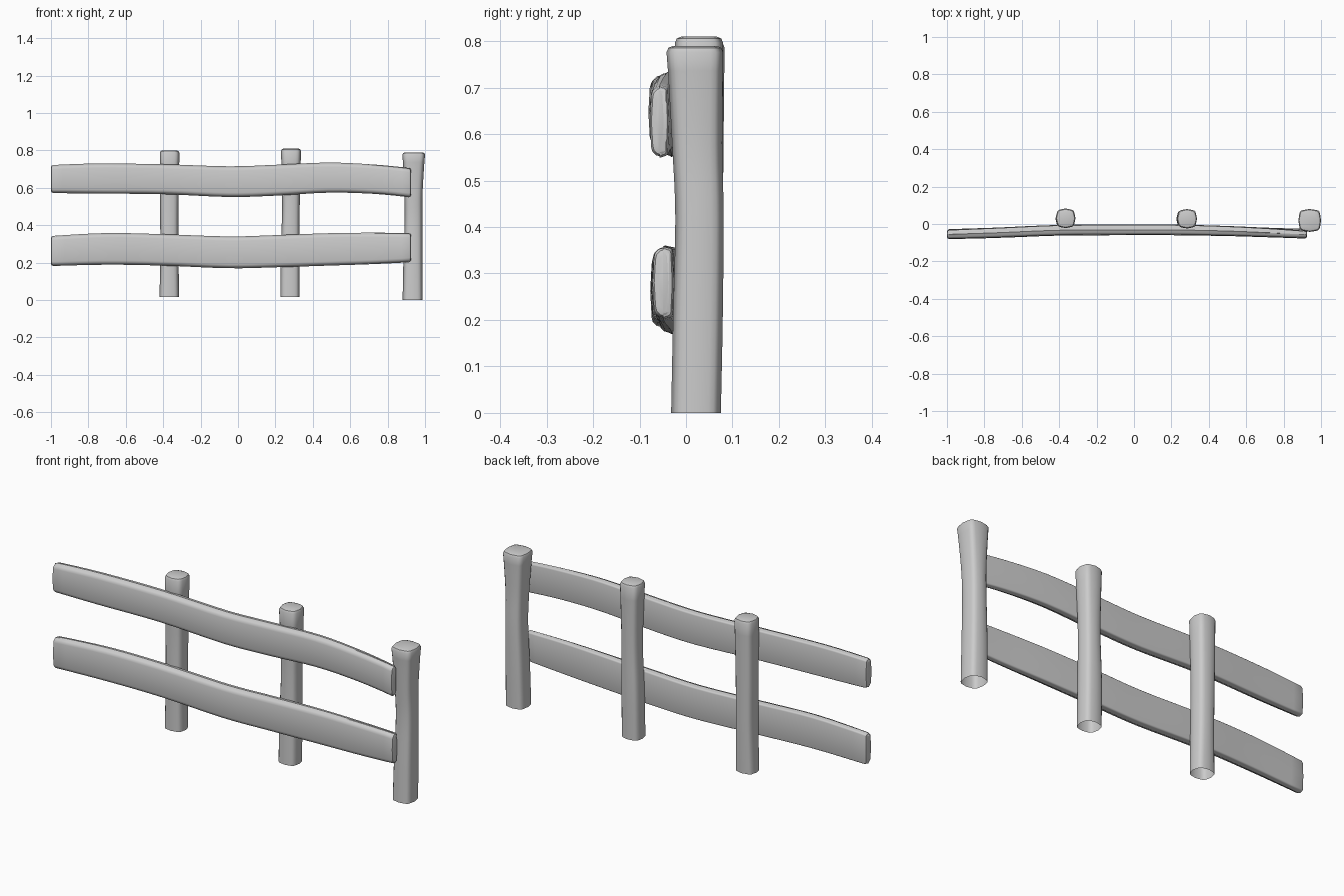
import bpy, bmesh, math
from mathutils import Vector

if "Cube" in bpy.data.objects:
    bpy.data.objects.remove(bpy.data.objects["Cube"])


def spline(stations, steps):
    """Smoothly interpolate station tuples (Catmull-Rom)."""
    s = [Vector(p) for p in stations]
    s = [s[0] * 2 - s[1]] + s + [s[-1] * 2 - s[-2]]
    out = []
    for i in range(1, len(s) - 2):
        a, b, c, d = s[i - 1:i + 3]
        for k in range(steps):
            t = k / steps
            out.append(0.5 * (2 * b + (c - a) * t + (2 * a - 5 * b + 4 * c - d) * t * t
                              + (3 * b - a - 3 * c + d) * t ** 3))
    return out + [s[-2]]


def section(u0, u1, v0, v1, radii, bow=0.0, inset=0.0):
    """Rounded rectangle; radii run from the +u+v corner counter-clockwise."""
    u0, u1, v0, v1 = u0 + inset, u1 - inset, v0 + inset, v1 - inset
    pts = []
    for q, (su, sv) in enumerate(((1, 1), (-1, 1), (-1, -1), (1, -1))):
        r = radii[q]
        cu = (u1 if su > 0 else u0) - su * (r + bow)
        cv = (v1 if sv > 0 else v0) - sv * (r + bow)
        for k in range(4):
            a = math.pi / 2 * (q + k / 3)
            pts.append((cu + r * math.cos(a), cv + r * math.sin(a)))
        # slightly bulging middle of the following side
        pts.append([((u0 + u1) / 2, v1), (u0, (v0 + v1) / 2),
                    ((u0 + u1) / 2, v0), (u1, (v0 + v1) / 2)][q])
    return pts


def loft(name, stations, place, radii, bow, bevel, start_cap):
    """Skin rings along the stations, with softened capped ends."""
    path = spline(stations, 4)
    rings = [(p[0], p[1:], 0.0) for p in path]
    e = path[-1]
    rings[-1] = (e[0] - bevel, e[1:], 0.0)
    rings += [(e[0] - bevel * .3, e[1:], bevel * .3), (e[0], e[1:], bevel)]
    if start_cap:
        b = path[0]
        rings[0] = (b[0] + bevel, b[1:], 0.0)
        rings = [(b[0], b[1:], bevel), (b[0] + bevel * .3, b[1:], bevel * .3)] + rings
    bm = bmesh.new()
    loops = [[bm.verts.new(place(t, u, v)) for u, v in section(*box, radii, bow, ins)]
             for t, box, ins in rings]
    n = len(loops[0])
    for a, b in zip(loops, loops[1:]):
        for i in range(n):
            j = (i + 1) % n
            bm.faces.new((a[i], a[j], b[j], b[i]))
    bm.faces.new(loops[-1])
    if start_cap:
        bm.faces.new(loops[0][::-1])
    bmesh.ops.recalc_face_normals(bm, faces=bm.faces)
    mesh = bpy.data.meshes.new(name)
    bm.to_mesh(mesh)
    bm.free()
    ob = bpy.data.objects.new(name, mesh)
    bpy.context.collection.objects.link(ob)
    bpy.ops.object.select_all(action='DESELECT')
    bpy.context.view_layer.objects.active = ob
    ob.select_set(True)
    bpy.ops.object.shade_smooth_by_angle(angle=math.radians(35))


# Posts: stations are (z, x min, x max, y min, y max), open underneath
posts = {
    "left_post": [(0.015, -.420, -.315, -.020, .074), (.25, -.415, -.318, -.020, .078),
                  (.50, -.417, -.318, -.018, .080), (.80, -.418, -.313, -.022, .083)],
    "middle_post": [(0.015, .226, .330, -.022, .074), (.25, .228, .330, -.018, .078),
                    (.50, .236, .330, -.016, .078), (.81, .230, .337, -.024, .080)],
    "end_post": [(0, .880, .987, -.032, .075), (.20, .884, .986, -.028, .079),
                 (.42, .891, .986, -.023, .081), (.58, .889, .987, -.030, .078),
                 (.79, .879, 1.0, -.042, .080)],
}
for name, st in posts.items():
    loft(name, st, lambda t, u, v: (u, v, t), (.022,) * 4, .005, .014, False)

# Rails: stations are (x, y min, y max, z min, z max), flatter at the back
rails = {
    "top_rail": [(-1.0, -.081, -.030, .572, .722), (-.75, -.075, -.020, .569, .730),
                 (-.40, -.062, -.005, .566, .726), (-.05, -.060, -.003, .551, .715),
                 (.20, -.060, -.003, .558, .723), (.48, -.064, -.010, .574, .735),
                 (.72, -.071, -.022, .568, .725), (.925, -.078, -.036, .549, .706)],
    "bottom_rail": [(-1.0, -.077, -.028, .182, .343), (-.70, -.073, -.018, .189, .358),
                    (-.40, -.062, -.005, .184, .352), (-.05, -.060, -.003, .170, .340),
                    (.20, -.060, -.003, .175, .347), (.48, -.064, -.010, .184, .357),
                    (.72, -.069, -.020, .192, .360), (.925, -.072, -.026, .202, .358)],
}
for name, st in rails.items():
    loft(name, st, lambda t, u, v: (t, u, v), (.008, .020, .020, .008), .003, .012, True)
